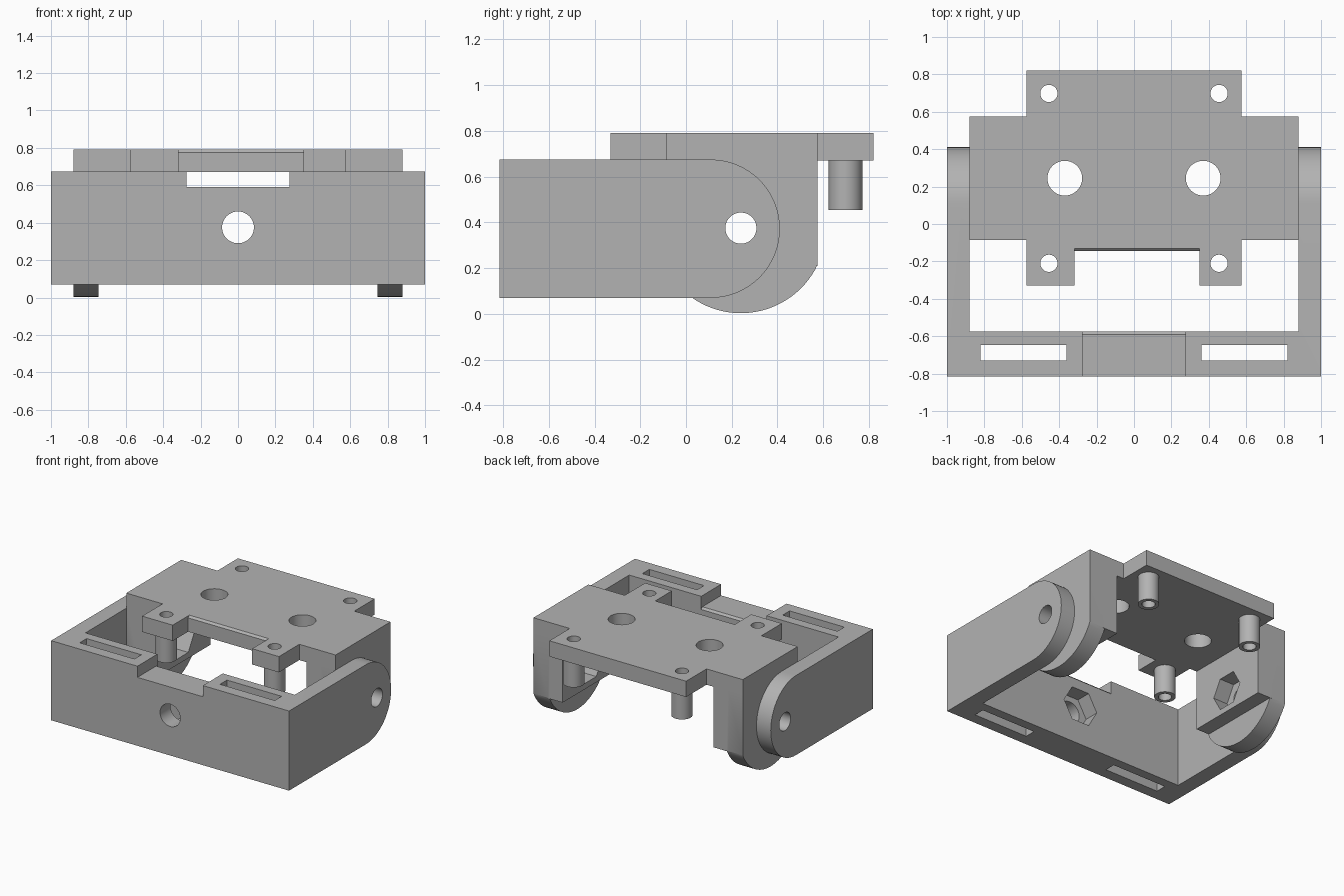
import bpy, bmesh
from math import pi, cos, sin, asin, radians

cube = bpy.data.objects.get("Cube")
if cube:
    bpy.data.objects.remove(cube)

grey = bpy.data.materials.new("plain grey")
grey.use_nodes = True
grey.diffuse_color = (0.45, 0.45, 0.45, 1)
grey.node_tree.nodes["Principled BSDF"].inputs["Base Color"].default_value = (0.45, 0.45, 0.45, 1)


def prism(name, axis, outline, lo, hi):
    """Extrude a 2D outline along an axis."""
    place = {"X": lambda a, b, d: (d, a, b),
             "Y": lambda a, b, d: (a, d, b),
             "Z": lambda a, b, d: (a, b, d)}[axis]
    bm = bmesh.new()
    rings = [[bm.verts.new(place(a, b, d)) for a, b in outline] for d in (lo, hi)]
    bm.faces.new(rings[0])
    bm.faces.new(rings[1])
    n = len(outline)
    for i in range(n):
        j = (i + 1) % n
        bm.faces.new((rings[0][i], rings[0][j], rings[1][j], rings[1][i]))
    bmesh.ops.recalc_face_normals(bm, faces=bm.faces)
    mesh = bpy.data.meshes.new(name)
    bm.to_mesh(mesh)
    bm.free()
    obj = bpy.data.objects.new(name, mesh)
    bpy.context.collection.objects.link(obj)
    mesh.materials.append(grey)
    return obj


def rect(a0, a1, b0, b1):
    return [(a0, b0), (a1, b0), (a1, b1), (a0, b1)]


def arc(a, b, r, start, end, n=32):
    return [(a + r * cos(start + (end - start) * i / n),
             b + r * sin(start + (end - start) * i / n)) for i in range(n + 1)]


def circle(a, b, r, n=48):
    return arc(a, b, r, 0, 2 * pi, n)[:-1]


def combine(obj, tool, operation="DIFFERENCE"):
    """Apply a boolean and discard the tool."""
    mod = obj.modifiers.new("combine", "BOOLEAN")
    mod.object, mod.operation, mod.solver = tool, operation, "EXACT"
    bpy.ops.object.select_all(action="DESELECT")
    bpy.context.view_layer.objects.active = obj
    obj.select_set(True)
    bpy.ops.object.modifier_apply(modifier=mod.name)
    bpy.data.objects.remove(tool)


def cut(obj, axis, outline, lo, hi):
    combine(obj, prism("cutter", axis, outline, lo, hi))


def finish(obj):
    bpy.ops.object.select_all(action="DESELECT")
    bpy.context.view_layer.objects.active = obj
    obj.select_set(True)
    bpy.ops.object.shade_smooth_by_angle(angle=radians(30))


PIVOT_Y, PIVOT_Z = 0.24, 0.375

# Outer U-shaped frame with rounded arm ends
frame = prism("outer_frame", "Z",
              [(-1, -0.815), (1, -0.815), (1, 0.5), (0.88, 0.5), (0.88, -0.575),
               (-0.88, -0.575), (-0.88, 0.5), (-1, 0.5)], 0.07, 0.675)
side = [(-0.9, 0.07), *arc(0.108, 0.3725, 0.3025, -pi / 2, pi / 2), (-0.9, 0.675)]
combine(frame, prism("side_profile", "X", side, -1.1, 1.1), "INTERSECT")

# Centre notch with a small chamfer, screw hole and nut pocket in the front wall
cut(frame, "Y", rect(-0.275, 0.275, 0.59, 0.8), -1, -0.4)
cut(frame, "X", [(-0.59, 0.6), (-0.59, 0.59), (-0.57, 0.57), (-0.57, 0.6)], -0.275, 0.275)
cut(frame, "Y", circle(0, PIVOT_Z, 0.085), -1, -0.4)
cut(frame, "Y", circle(0, PIVOT_Z, 0.147, 6), -0.69, -0.4)

# Strap slots and pivot holes
for s in (-1, 1):
    x0, x1 = sorted((s * 0.36, s * 0.82))
    cut(frame, "Z", rect(x0, x1, -0.73, -0.647), -0.1, 1)
cut(frame, "X", circle(PIVOT_Y, PIVOT_Z, 0.068), -1.1, 1.1)
finish(frame)

# Top plate with front tabs and rear tongue
half = [(0.575, -0.33), (0.575, -0.085), (0.88, -0.085), (0.88, 0.575),
        (0.575, 0.575), (0.575, 0.82)]
plate = prism("top_plate", "Z", half + [(-x, y) for x, y in reversed(half)], 0.67, 0.79)
cut(plate, "Z", rect(-0.318, 0.35, -0.5, -0.145), 0.5, 1)
cut(plate, "X", [(-0.15, 0.775), (-0.145, 0.775), (-0.13, 0.79), (-0.13, 0.8), (-0.15, 0.8)],
    -0.318, 0.35)
for s in (-1, 1):
    cut(plate, "Z", circle(s * 0.37, 0.245, 0.093), 0.5, 1)

# Hollow standoffs below the corner screw holes
for x, x_name in ((-0.455, "right"), (0.455, "left")):
    for y, y_name in ((-0.21, "front"), (0.698, "rear")):
        cut(plate, "Z", circle(x, y, 0.046), 0.5, 1)
        post = prism(f"standoff_{y_name}_{x_name}", "Z", circle(x, y, 0.074), 0.455, 0.67)
        cut(post, "Z", circle(x, y, 0.046), 0.3, 0.8)
        finish(post)
finish(plate)

# Hanging side arms: round foot, thicker inner block, pivot hole and nut pocket
radius = 0.372
front_angle = -pi + asin(0.175 / radius)
rear_angle = -asin(0.16 / radius)
foot = [(-0.085, 0.67), *arc(PIVOT_Y, PIVOT_Z, radius, front_angle, rear_angle), (0.575, 0.67)]
foot[1], foot[-2] = (-0.085, foot[1][1]), (0.575, foot[-2][1])
for s, name in ((-1, "right"), (1, "left")):
    arm = prism(f"hanging_arm_{name}", "X", foot, *sorted((s * 0.745, s * 0.88)))
    block = prism("inner_block", "X", rect(-0.085, 0.575, 0.21, 0.67),
                  *sorted((s * 0.635, s * 0.76)))
    combine(arm, block, "UNION")
    cut(arm, "X", circle(PIVOT_Y, PIVOT_Z, 0.068), *sorted((s * 0.5, s * 1.1)))
    cut(arm, "X", circle(PIVOT_Y, PIVOT_Z, 0.14, 6), *sorted((s * 0.5, s * 0.755)))
    finish(arm)
